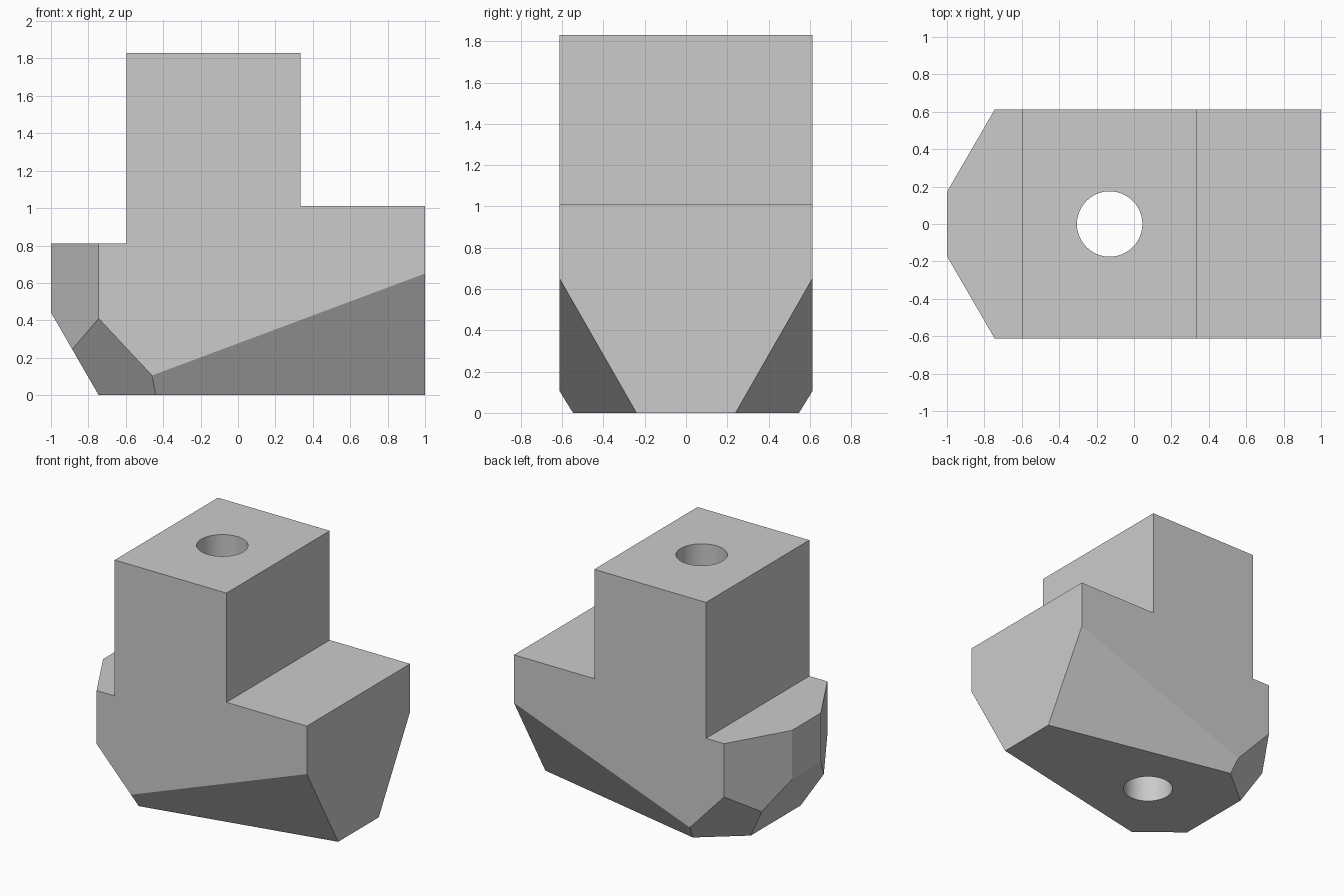
import bpy
import bmesh
import math
from mathutils import Vector

cube = bpy.data.objects.get("Cube")
if cube:
    bpy.data.objects.remove(cube, do_unlink=True)

HALF = 0.612      # half depth of the block
grey = bpy.data.materials.new("plain grey")
grey.use_nodes = True
colour = (0.6, 0.6, 0.6, 1)
grey.diffuse_color = colour
grey.node_tree.nodes["Principled BSDF"].inputs["Base Color"].default_value = colour


def slice_off(bm, points):
    """Remove everything beyond the plane through three points and cap it."""
    a, b, c = (Vector(p) for p in points)
    normal = (b - a).cross(c - a).normalized()
    if normal.dot(Vector((0, 0, 0.8)) - a) > 0:
        normal = -normal
    bmesh.ops.bisect_plane(bm, geom=bm.verts[:] + bm.edges[:] + bm.faces[:],
                           dist=1e-5, plane_co=a, plane_no=normal, clear_outer=True)
    rim = [e for e in bm.edges if e.is_boundary]
    bmesh.ops.holes_fill(bm, edges=rim, sides=0)


# Stepped side profile, extruded through the depth
profile = [(-0.745, 0), (1, 0), (1, 1.01), (0.333, 1.01), (0.333, 1.83),
           (-0.595, 1.83), (-0.595, 0.81), (-1, 0.81), (-1, 0.442)]
bm = bmesh.new()
face = bm.faces.new([bm.verts.new((x, -HALF, z)) for x, z in profile])
moved = bmesh.ops.extrude_face_region(bm, geom=[face])["geom"]
bmesh.ops.translate(bm, vec=(0, 2 * HALF, 0),
                    verts=[g for g in moved if isinstance(g, bmesh.types.BMVert)])

# Matching cuts on both sides: nose chamfer, lower nose corner, long underside bevel
for s in (-1, 1):
    slice_off(bm, [(-1, s * 0.172, 0), (-1, s * 0.172, 1), (-0.745, s * HALF, 0)])
    slice_off(bm, [(-0.745, s * HALF, 0.41), (-0.46, s * HALF, 0.105), (-0.74, s * 0.3, 0)])
    slice_off(bm, [(1, s * HALF, 0.65), (1, s * 0.24, 0), (-0.46, s * HALF, 0.105)])
bmesh.ops.recalc_face_normals(bm, faces=bm.faces[:])

mesh = bpy.data.meshes.new("stepped_block")
bm.to_mesh(mesh)
bm.free()
mesh.materials.append(grey)
block = bpy.data.objects.new("stepped_block", mesh)
bpy.context.collection.objects.link(block)

# Round hole running from top to bottom
bpy.ops.mesh.primitive_cylinder_add(vertices=48, radius=0.175, depth=3, location=(-0.13, 0, 0.9))
cutter = bpy.context.object
cutter.name = "hole_cutter"
cutter.data.materials.append(grey)
cutter.hide_render = True
hole = block.modifiers.new("hole", 'BOOLEAN')
hole.operation = 'DIFFERENCE'
hole.solver = 'EXACT'
hole.object = cutter

# Apply the hole, then drop the cutter
bpy.ops.object.select_all(action='DESELECT')
block.select_set(True)
bpy.context.view_layer.objects.active = block
bpy.ops.object.modifier_apply(modifier=hole.name)
bpy.data.objects.remove(cutter, do_unlink=True)
bpy.ops.object.shade_smooth_by_angle(angle=math.radians(15))
